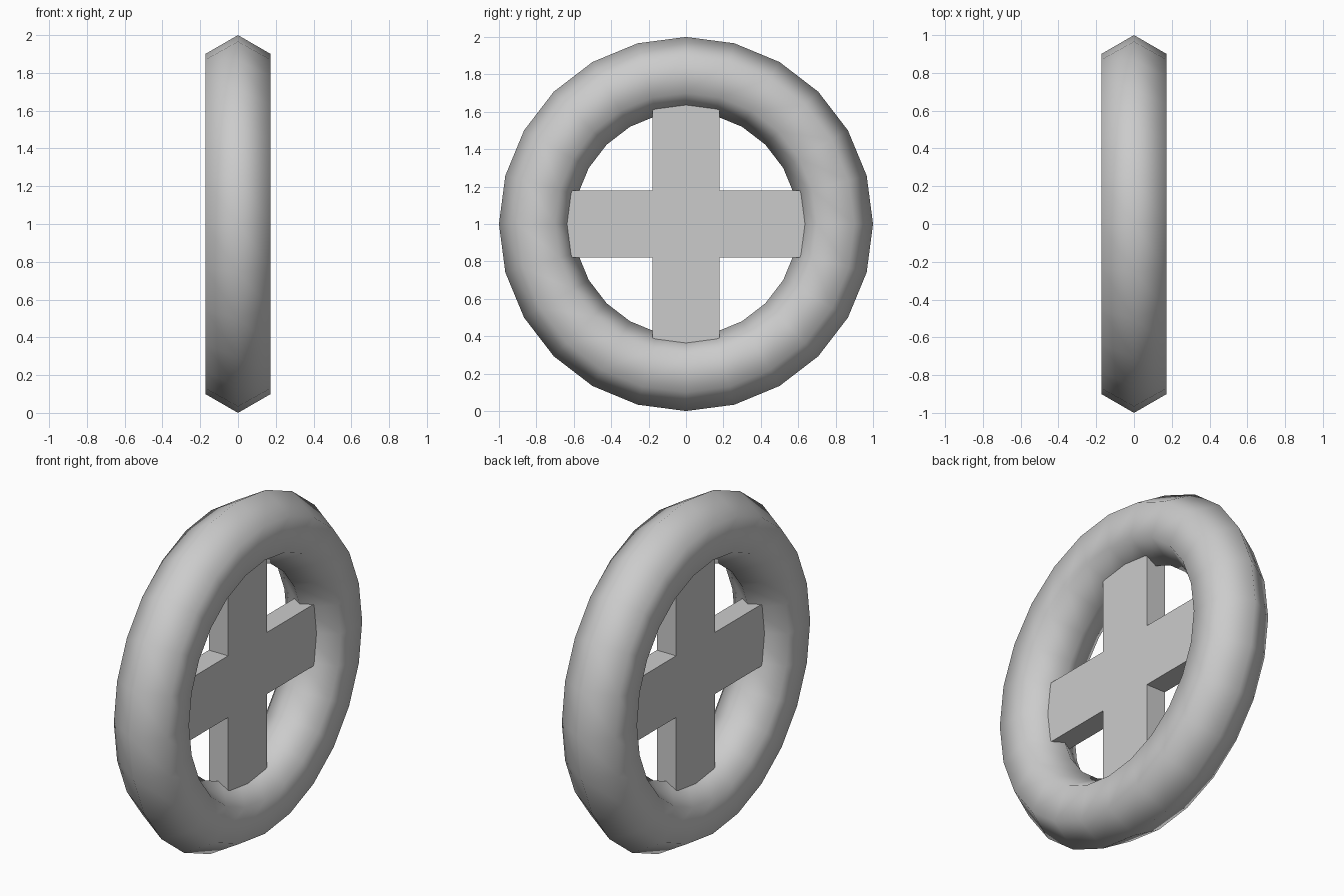
import bpy, bmesh
from math import radians

if "Cube" in bpy.data.objects:
    bpy.data.objects.remove(bpy.data.objects["Cube"])

# Ring: low-sided torus standing upright, facing along x
bpy.ops.mesh.primitive_torus_add(major_segments=24, minor_segments=6,
                                 major_radius=0.8, minor_radius=0.2,
                                 location=(0, 0, 1), rotation=(0, radians(90), 0))
ring = bpy.context.object
ring.name = "ring"
bpy.ops.object.transform_apply(location=False, rotation=True, scale=True)
bpy.ops.object.shade_smooth()

# Cross spokes: plus outline extruded along x, ends buried in the ring
W, L, T = 0.18, 0.78, 0.0625
corner = [(L, -W), (L, W), (W, W)]
outline = []
for _ in range(4):
    outline += corner
    corner = [(-z, y) for y, z in corner]

bm = bmesh.new()
face = bm.faces.new([bm.verts.new((-T, y, z)) for y, z in outline])
ext = bmesh.ops.extrude_face_region(bm, geom=[face], use_keep_orig=True)
new_verts = [g for g in ext["geom"] if isinstance(g, bmesh.types.BMVert)]
bmesh.ops.translate(bm, verts=new_verts, vec=(2 * T, 0, 0))
bmesh.ops.recalc_face_normals(bm, faces=bm.faces)
mesh = bpy.data.meshes.new("cross_spokes")
bm.to_mesh(mesh)
bm.free()
cross = bpy.data.objects.new("cross_spokes", mesh)
cross.location = (0, 0, 1)
bpy.context.collection.objects.link(cross)
